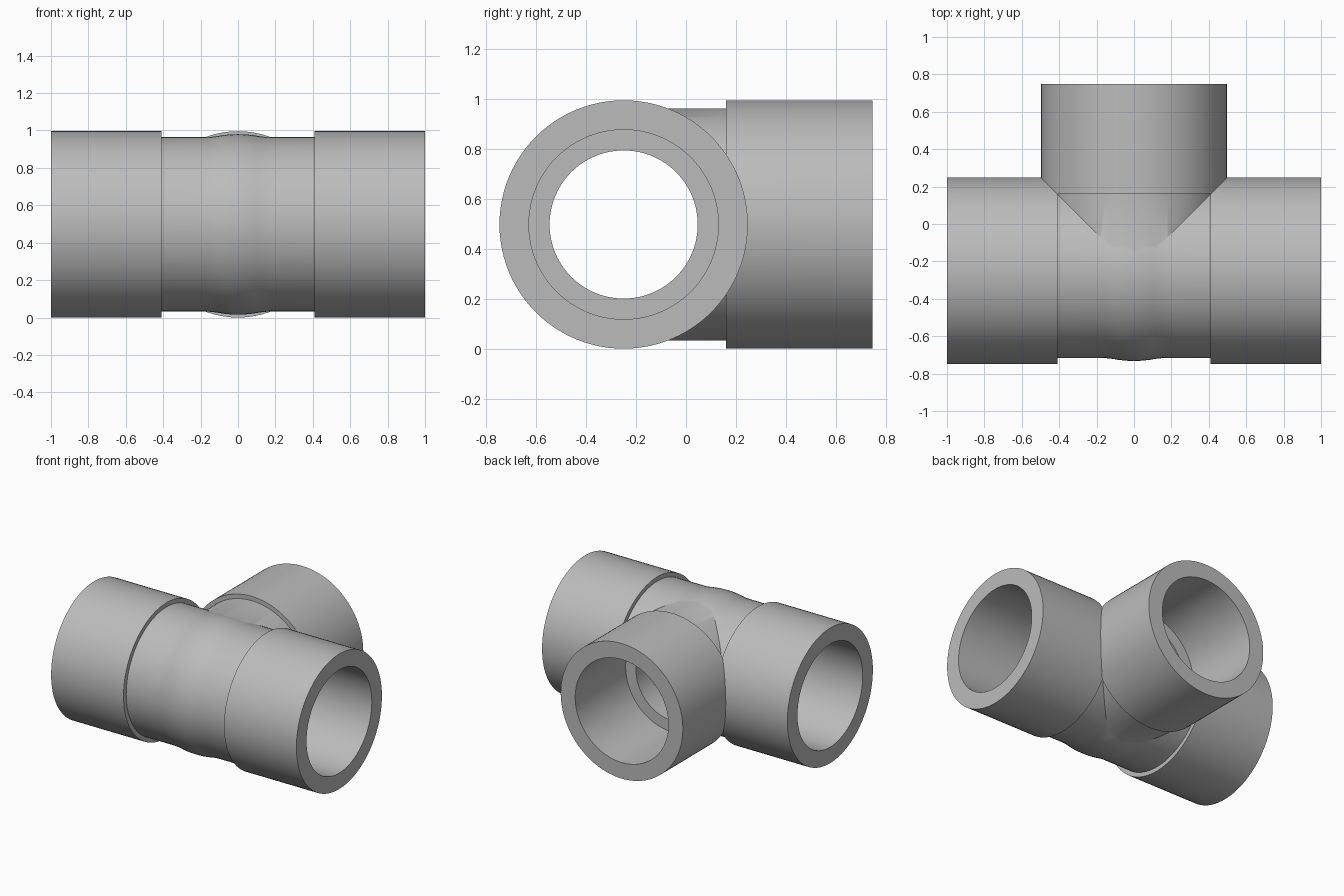
import bpy
from math import cos, sin, pi, radians
from mathutils import Matrix

cube = bpy.data.objects.get("Cube")
if cube:
    bpy.data.objects.remove(cube, do_unlink=True)

SEGMENTS = 96
R_SOCKET, R_BODY, R_RECESS, R_BORE = 0.498, 0.466, 0.38, 0.297
SEAM = 0.41                       # distance of the socket shoulders from the centre
CENTRE = (0, -0.25, R_SOCKET)

plastic = bpy.data.materials.new("grey plastic")
plastic.use_nodes = True
grey = (0.5, 0.5, 0.5, 1)
plastic.diffuse_color = grey
plastic.node_tree.nodes["Principled BSDF"].inputs["Base Color"].default_value = grey


def lathe(name, profile, along_y=False):
    """Closed solid turned around the x axis from (position, radius) pairs."""
    n = SEGMENTS
    verts = [(p, r * cos(2 * pi * i / n), r * sin(2 * pi * i / n))
             for p, r in profile for i in range(n)]
    faces = [(k * n + i, k * n + (i + 1) % n, (k + 1) * n + (i + 1) % n, (k + 1) * n + i)
             for k in range(len(profile) - 1) for i in range(n)]
    faces = [f[::-1] for f in faces]
    last = (len(profile) - 1) * n
    faces += [tuple(range(n)), tuple(range(last + n - 1, last - 1, -1))]
    faces = [f[::-1] for f in faces]
    mesh = bpy.data.meshes.new(name)
    mesh.from_pydata(verts, [], faces)
    if along_y:
        mesh.transform(Matrix.Rotation(radians(90), 4, "Z"))
    mesh.transform(Matrix.Translation(CENTRE))
    # Make every solid face outwards
    import bmesh
    bm = bmesh.new()
    bm.from_mesh(mesh)
    bmesh.ops.recalc_face_normals(bm, faces=bm.faces)
    bm.to_mesh(mesh)
    bm.free()
    mesh.materials.append(plastic)
    obj = bpy.data.objects.new(name, mesh)
    bpy.context.collection.objects.link(obj)
    return obj


def mirrored(half):
    return [(-p, r) for p, r in reversed(half) if p > 0] + half


# Outer run: two sockets, a slimmer body and a soft central bulge
run = lathe("pipe_tee", mirrored([
    (0, 0.482), (0.04, 0.481), (0.08, 0.477), (0.115, 0.471), (0.15, 0.467), (0.18, R_BODY),
    (SEAM, R_BODY), (SEAM, R_SOCKET), (1, R_SOCKET)]))

# Outer branch, starting inside the run
branch = lathe("branch_solid", [
    (0, R_BODY), (SEAM + 0.001, R_BODY), (SEAM + 0.001, R_SOCKET), (0.998, R_SOCKET)], True)

# Bores with wider socket recesses
run_bore = lathe("run_bore", mirrored([
    (0, R_BORE), (SEAM, R_BORE), (SEAM, R_RECESS), (1.1, R_RECESS)]))
branch_bore = lathe("branch_bore", [
    (0, R_BORE - 0.001), (SEAM, R_BORE - 0.001), (SEAM, R_RECESS), (1.1, R_RECESS)], True)

# Join the branch, then cut both bores
for tool, operation in ((branch, "UNION"), (run_bore, "DIFFERENCE"), (branch_bore, "DIFFERENCE")):
    mod = run.modifiers.new(tool.name, "BOOLEAN")
    mod.operation = operation
    mod.solver = "EXACT"
    mod.object = tool
    tool.hide_render = True

# Bake the result and drop the helpers
bpy.context.view_layer.update()
baked = bpy.data.meshes.new_from_object(run.evaluated_get(bpy.context.evaluated_depsgraph_get()))
run.modifiers.clear()
run.data = baked
for tool in (branch, run_bore, branch_bore):
    bpy.data.objects.remove(tool, do_unlink=True)

bpy.ops.object.select_all(action="DESELECT")
run.select_set(True)
bpy.context.view_layer.objects.active = run
bpy.ops.object.shade_smooth_by_angle(angle=radians(30))
